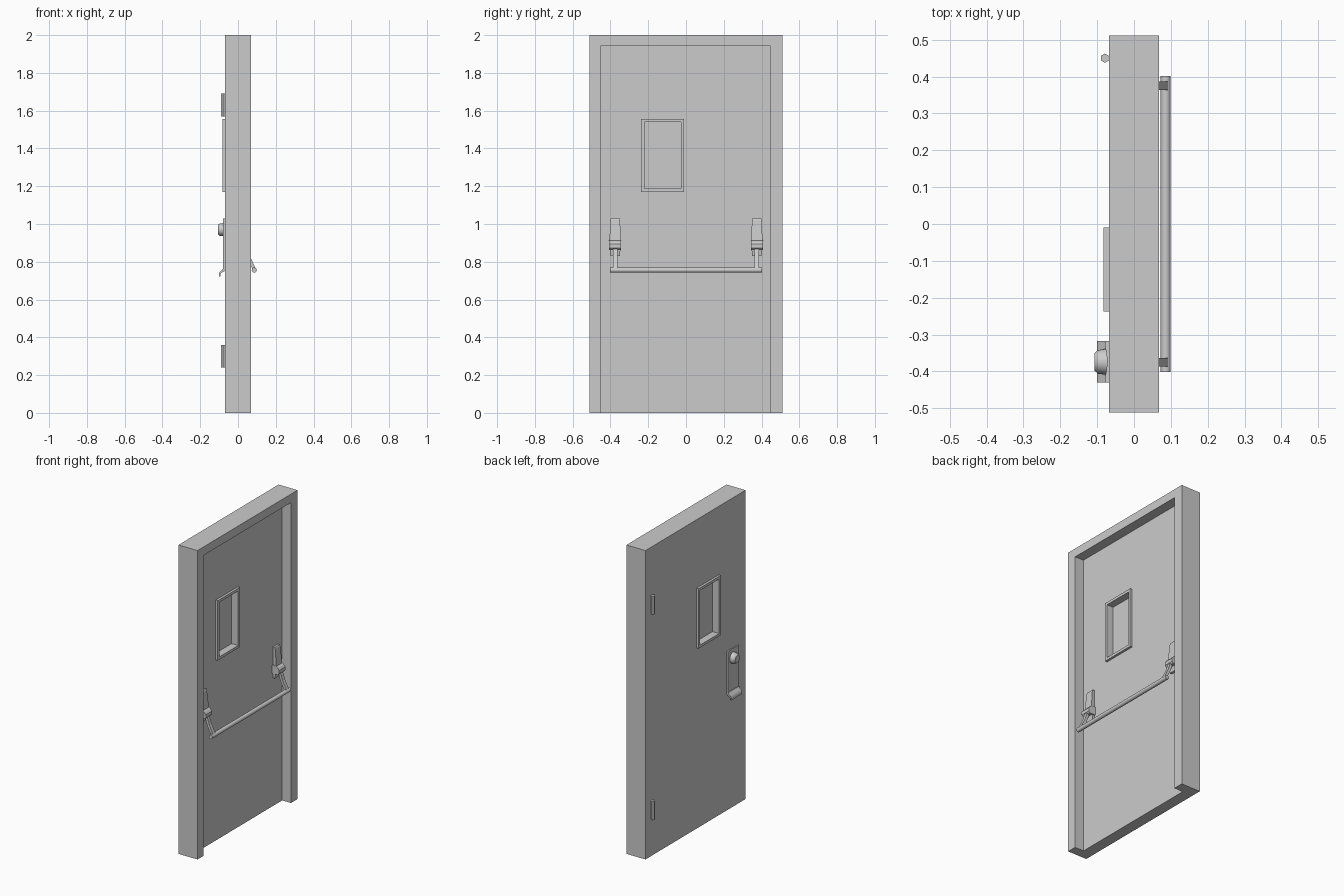
import bpy, bmesh, math
from mathutils import Vector

if "Cube" in bpy.data.objects:
    bpy.data.objects.remove(bpy.data.objects["Cube"])


def mesh_object(name, bm, smooth=False):
    bmesh.ops.recalc_face_normals(bm, faces=bm.faces[:])
    me = bpy.data.meshes.new(name)
    bm.to_mesh(me)
    bm.free()
    ob = bpy.data.objects.new(name, me)
    bpy.context.collection.objects.link(ob)
    if smooth:
        bpy.ops.object.select_all(action='DESELECT')
        ob.select_set(True)
        bpy.context.view_layer.objects.active = ob
        bpy.ops.object.shade_smooth_by_angle(angle=math.radians(35))
    return ob


def prism(name, pts, axis, a, b, smooth=False):
    """Extrude a 2D profile from a to b along x (pts are y,z), y (x,z) or z (x,y)."""
    def place(p, t):
        return {'x': (t, *p), 'y': (p[0], t, p[1]), 'z': (*p, t)}[axis]
    bm = bmesh.new()
    face = bm.faces.new([bm.verts.new(place(p, a)) for p in pts])
    ext = bmesh.ops.extrude_face_region(bm, geom=[face])['geom']
    step = Vector(place((0, 0), b - a))
    bmesh.ops.translate(bm, vec=step, verts=[v for v in ext if isinstance(v, bmesh.types.BMVert)])
    return mesh_object(name, bm, smooth)


def box(name, x, y, z):
    return prism(name, [(y[0], z[0]), (y[1], z[0]), (y[1], z[1]), (y[0], z[1])], 'x', *x)


def rod(name, p, q, r1, r2=None, sides=16, smooth=True):
    p, q = Vector(p), Vector(q)
    bm = bmesh.new()
    bmesh.ops.create_cone(bm, cap_ends=True, segments=sides, radius1=r1,
                          radius2=r1 if r2 is None else r2, depth=(q - p).length)
    rot = Vector((0, 0, 1)).rotation_difference(q - p).to_matrix()
    bmesh.ops.rotate(bm, verts=bm.verts, matrix=rot)
    bmesh.ops.translate(bm, verts=bm.verts, vec=(p + q) / 2)
    return mesh_object(name, bm, smooth)


def cut(ob, cutter):
    mod = ob.modifiers.new("cut", 'BOOLEAN')
    mod.operation, mod.solver, mod.object = 'DIFFERENCE', 'EXACT', cutter
    bpy.context.view_layer.objects.active = ob
    bpy.ops.object.modifier_apply(modifier=mod.name)
    bpy.data.objects.remove(cutter)


BACK, FACE, FRONT = -0.068, 0.005, 0.068
WY, WZ = (-0.22, -0.027), (1.187, 1.54)

# Door leaf and frame: one slab with a recess on the inner side and a window opening
door = box("door_and_frame", (BACK, FRONT), (-0.512, 0.512), (0, 2))
cut(door, box("recess_cutter", (FACE, 0.2), (-0.45, 0.445), (-0.1, 1.945)))
cut(door, box("window_cutter", (-0.2, 0.2), WY, WZ))

# Window trim on both sides, and pane
for name, x in (("outer_window_trim", (-0.083, BACK)), ("inner_window_trim", (FACE, 0.02))):
    trim = box(name, x, (-0.237, -0.01), (1.17, 1.557))
    cut(trim, box("trim_cutter", (-0.2, 0.2), WY, WZ))
box("window_pane", (-0.036, -0.027), WY, WZ)

# Hinge barrels
for name, z in (("lower_hinge", 0.24), ("upper_hinge", 1.57)):
    rod(name, (-0.079, 0.45, z), (-0.079, 0.45, z + 0.12), 0.0125, sides=6, smooth=False)

# Outer pull plate with a shallow hollow front
PY = -0.374
hollow = [(-0.073 - 0.006 * abs(t) ** 2, PY + 0.042 * t) for t in (-1, -.6, -.2, .2, .6, 1)]
prism("pull_plate", [(BACK, PY + 0.056), (BACK, PY - 0.056), (-0.079, PY - 0.056)] + hollow
      + [(-0.079, PY + 0.056)], 'z', 0.755, 1.03, True)
# Curled lip at the bottom of the plate
prism("pull_lip", [(-0.070, 0.765), (-0.079, 0.765), (-0.086, 0.755), (-0.097, 0.746), (-0.101, 0.733),
                   (-0.101, 0.721), (-0.093, 0.722), (-0.092, 0.733), (-0.088, 0.741), (-0.076, 0.747),
                   (-0.070, 0.752)], 'y', PY - 0.056, PY + 0.056, True)
# Lock cylinder
rod("lock_base", (-0.072, PY, 0.97), (-0.098, PY, 0.97), 0.036, 0.032, 24)
rod("lock_cap", (-0.098, PY, 0.97), (-0.107, PY, 0.97), 0.032, 0.024, 24)

# Push bar brackets and arms
for side, y in (("left", -0.375), ("right", 0.375)):
    cover = prism(side + "_bracket_cover", [(FACE, 0.83), (0.020, 0.83), (0.033, 0.915), (0.022, 1.022),
                                            (0.018, 1.03), (FACE, 1.03)], 'y', y - 0.03, y + 0.03)
    for v in cover.data.vertices:  # narrower towards the top and bottom
        if v.co.z > 1.0 or v.co.z < 0.85:
            v.co.y = y + (v.co.y - y) * 0.85
    prism(side + "_bracket_hub", [(FACE, 0.862), (0.045, 0.862), (0.054, 0.872), (0.054, 0.893),
                                  (0.045, 0.905), (0.030, 0.915), (FACE, 0.915)],
          'y', y - 0.032, y + 0.032)
    prism(side + "_arm", [(0.028, 0.878), (0.046, 0.882), (0.066, 0.822), (0.096, 0.761),
                          (0.084, 0.748), (0.052, 0.812)], 'y', y - 0.012, y + 0.012)

# Push bar
rod("push_bar", (0.086, -0.402, 0.756), (0.086, 0.402, 0.756), 0.0135)
